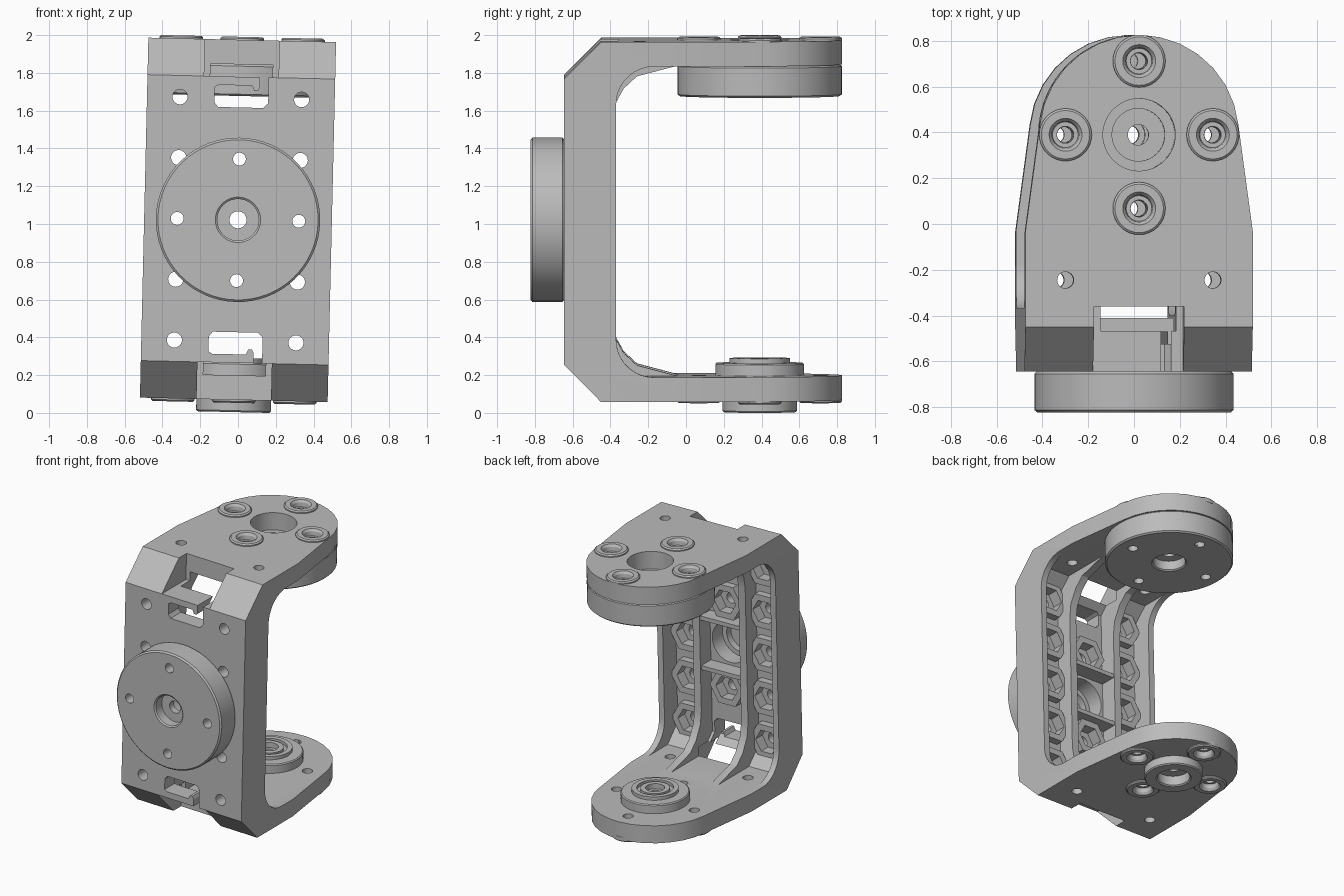
import bpy, bmesh, math
from mathutils import Matrix

if "Cube" in bpy.data.objects:
    bpy.data.objects.remove(bpy.data.objects["Cube"], do_unlink=True)

grey = bpy.data.materials.new("plain_grey")
grey.use_nodes = True
grey.diffuse_color = (0.5, 0.5, 0.5, 1)
grey.node_tree.nodes["Principled BSDF"].inputs["Base Color"].default_value = (0.5, 0.5, 0.5, 1)

# Key dimensions, measured from the middle of the bracket height
MID, TILT = 1.022, 0.0235
HALF_W, HALF_H, PLATE = 0.497, 0.953, 0.823
FRONT, WEB, AXIS_Y, STEP = -0.645, -0.525, 0.39, 0.322


def finish_mesh(name, bm):
    bmesh.ops.recalc_face_normals(bm, faces=bm.faces)
    mesh = bpy.data.meshes.new(name)
    bm.to_mesh(mesh)
    bm.free()
    mesh.materials.append(grey)
    obj = bpy.data.objects.new(name, mesh)
    bpy.context.collection.objects.link(obj)
    return obj


def prism(name, pts, axis, lo, hi):
    """Extrude a 2D outline along an axis."""
    place = {"X": lambda a, b, h: (h, a, b),
             "Y": lambda a, b, h: (a, h, b),
             "Z": lambda a, b, h: (a, b, h)}[axis]
    bm = bmesh.new()
    bottom = [bm.verts.new(place(a, b, lo)) for a, b in pts]
    top = [bm.verts.new(place(a, b, hi)) for a, b in pts]
    bm.faces.new(bottom)
    bm.faces.new(top)
    for i in range(len(pts)):
        j = (i + 1) % len(pts)
        bm.faces.new((bottom[i], bottom[j], top[j], top[i]))
    return finish_mesh(name, bm)


def lathe(name, profile, matrix, sides=64):
    """Revolve a closed (radius, height) loop."""
    bm = bmesh.new()
    rings = []
    for s in range(sides):
        a = 2 * math.pi * s / sides
        rings.append([bm.verts.new(matrix @ Matrix.Translation(
            (r * math.cos(a), r * math.sin(a), h)).translation) for r, h in profile])
    for s in range(sides):
        p, q = rings[s], rings[(s + 1) % sides]
        for i in range(len(profile)):
            j = (i + 1) % len(profile)
            bm.faces.new((p[i], p[j], q[j], q[i]))
    return finish_mesh(name, bm)


def ngon(cx, cy, r, n=32):
    return [(cx + r * math.cos(2 * math.pi * i / n),
             cy + r * math.sin(2 * math.pi * i / n)) for i in range(n)]


def rect(x0, x1, y0, y1):
    return [(x0, y0), (x1, y0), (x1, y1), (x0, y1)]


def combine(obj, tool, operation):
    mod = obj.modifiers.new("combine", "BOOLEAN")
    mod.operation, mod.object, mod.solver = operation, tool, "EXACT"
    bpy.context.view_layer.objects.active = obj
    bpy.ops.object.modifier_apply(modifier=mod.name)
    bpy.data.objects.remove(tool, do_unlink=True)


def cut(obj, pts, axis, lo, hi):
    combine(obj, prism("cutter", pts, axis, lo, hi), "DIFFERENCE")


def add(obj, pts, axis, lo, hi):
    combine(obj, prism("addition", pts, axis, lo, hi), "UNION")


def c_profile(inner, inset=0.0, end=0.9):
    """C-shaped side outline, mirrored about mid height."""
    f, h = FRONT + inset, HALF_H - inset
    half = [(f, 0.757), (-0.45, h), (end, h), (end, PLATE)] + inner
    return half + [(y, -z) for y, z in reversed(half)]


# Bracket: thin web and plates, thick side flanges, two inner ribs
bracket = prism("bracket", c_profile([(-0.40, PLATE), (WEB, 0.70)]), "X", -0.46, 0.46)
fillet = [(-0.17 - 0.2 * math.sin(a), PLATE - 0.2 + 0.2 * math.cos(a))
          for a in (math.radians(d) for d in range(0, 91, 10))]
rib = c_profile([(-0.04, PLATE), (-0.26, 0.765), (-0.33, 0.70), (-0.385, 0.60), (-0.40, 0.50)],
                0.01, 0.1)
for s in (-1, 1):
    add(bracket, c_profile(fillet), "X", *sorted((s * 0.452, s * HALF_W)))
    add(bracket, rib, "X", *sorted((s * 0.165, s * 0.222)))
    # Bars closing the central rectangular pocket
    add(bracket, rect(-0.19, 0.19, s * 0.185 - 0.015, s * 0.185 + 0.015), "Y", -0.6, -0.41)

# Rounded plan outline of both arms
arc = [(0.436 * math.cos(math.radians(d)), AXIS_Y + 0.436 * math.sin(math.radians(d)))
       for d in range(6, 175, 12)]
plan = [(HALF_W + 0.01, -0.8), (HALF_W + 0.001, -0.04)] + arc + \
       [(-HALF_W - 0.001, -0.04), (-HALF_W - 0.01, -0.8)]
combine(bracket, prism("plan", plan, "Z", -1.2, 1.2), "INTERSECT")

# Hexagonal nut holders with bolt holes
spots = [(s * STEP, k * STEP) for s in (-1, 1) for k in range(-2, 3)]
spots += [(0, -STEP), (0, STEP)]
for x, z in spots:
    add(bracket, ngon(x, z, 0.14, 6), "Y", -0.58, -0.47)
for x, z in spots:
    cut(bracket, ngon(x, z, 0.09, 6), "Y", -0.55, -0.3)
    cut(bracket, ngon(x, z, 0.04), "Y", -0.8, -0.5)
cut(bracket, ngon(0, 0, 0.15, 48), "Y", -0.8, -0.5)

# Cable notches and hooked slots at both ends
hook = [(-0.14, 0.62), (-0.12, 0.595), (0.12, 0.595), (0.145, 0.62), (0.145, 0.80),
        (0.10, 0.80), (0.10, 0.705), (0.09, 0.685), (0.07, 0.685), (0.058, 0.712),
        (-0.12, 0.712), (-0.14, 0.70)]
for s in (-1, 1):
    cut(bracket, rect(-0.197, 0.197, *sorted((s * 0.757, s * 1.1))), "Y", -0.8, -0.36)
    cut(bracket, [(x, s * z) for x, z in hook], "Y", -0.8, -0.42)

# Arm holes: centre bore, four screws, two extra bolts
ring_spots = [(STEP, AXIS_Y), (-STEP, AXIS_Y), (0, AXIS_Y + STEP), (0, AXIS_Y - STEP)]
cut(bracket, ngon(0, AXIS_Y, 0.158, 48), "Z", -1.2, 1.2)
for x, y in ring_spots + [(STEP, -0.245), (-STEP, -0.245)]:
    cut(bracket, ngon(x, y, 0.036), "Z", -1.2, 1.2)
for s in (-1, 1):
    for x, y in ring_spots:
        cut(bracket, ngon(x, y, 0.075), "Z", *sorted((s * 0.91, s * 1.1)))

parts = [bracket]

# Raised screw rings on the outside of each arm
ring = [(0.115, -0.02), (0.115, 0.008), (0.106, 0.016), (0.072, 0.016),
        (0.060, 0.0), (0.056, -0.03), (0.037, -0.03), (0.037, -0.05), (0.07, -0.05)]
for s, label in ((1, "upper"), (-1, "lower")):
    for i, (x, y) in enumerate(ring_spots):
        m = Matrix.Translation((x, y, s * HALF_H))
        if s < 0:
            m = m @ Matrix.Rotation(math.pi, 4, "X")
        parts.append(lathe(f"{label}_screw_ring_{i + 1}", ring, m, 32))

# Round mounting discs on the front and under the upper arm
disc = [(0.115, 0), (0.425, 0), (0.435, 0.01), (0.435, 0.168), (0.424, 0.178),
        (0.12, 0.178), (0.11, 0.17), (0.11, 0.10), (0.045, 0.10), (0.045, 0.05), (0.115, 0.05)]
front_disc = lathe("front_disc", disc,
                   Matrix.Translation((0, FRONT, 0)) @ Matrix.Rotation(math.pi / 2, 4, "X"))
upper_disc = lathe("upper_disc", [(r, h * 0.94) for r, h in disc],
                   Matrix.Translation((0, AXIS_Y, PLATE)) @ Matrix.Rotation(math.pi, 4, "X"))
for x, y in ring_spots:
    cut(front_disc, ngon(x, y - AXIS_Y, 0.034), "Y", -0.9, -0.6)
    cut(upper_disc, ngon(x, y, 0.034), "Z", 0.6, 0.9)
parts += [front_disc, upper_disc]

# Idler bearing through the lower arm
idler = [(0.04, 0.08), (0.11, 0.08), (0.11, 0.012), (0.12, 0.004), (0.19, 0.004),
         (0.198, 0.012), (0.198, 0.07), (0.156, 0.07), (0.156, 0.19), (0.235, 0.19),
         (0.235, 0.258), (0.228, 0.265), (0.16, 0.265), (0.16, 0.29), (0.125, 0.29),
         (0.125, 0.268), (0.10, 0.268), (0.10, 0.288), (0.065, 0.288), (0.065, 0.25),
         (0.04, 0.25)]
parts.append(lathe("idler_bearing", [(r, h - MID) for r, h in idler],
                   Matrix.Translation((0, AXIS_Y, 0))))

# Shading and the slight sideways lean of the whole assembly
for obj in parts:
    obj.location = (0, 0, MID)
    obj.rotation_euler = (0, TILT, 0)
    bpy.ops.object.select_all(action="DESELECT")
    obj.select_set(True)
    bpy.context.view_layer.objects.active = obj
    bpy.ops.object.shade_smooth_by_angle(angle=math.radians(25))
